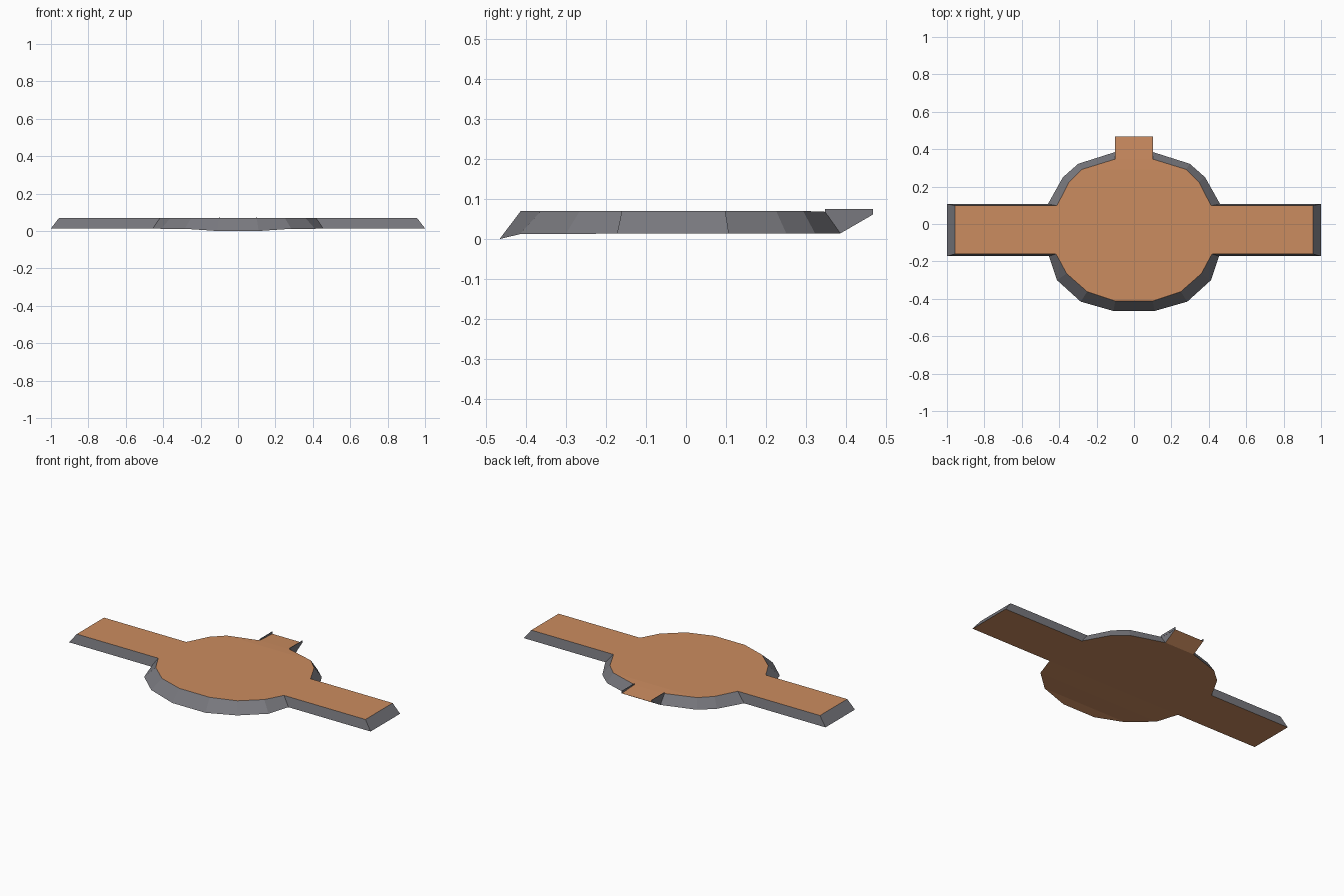
import bpy

if "Cube" in bpy.data.objects:
    bpy.data.objects.remove(bpy.data.objects["Cube"])


def material(name, rgb):
    m = bpy.data.materials.new(name)
    m.diffuse_color = (*rgb, 1)
    m.use_nodes = True
    m.node_tree.nodes["Principled BSDF"].inputs["Base Color"].default_value = m.diffuse_color
    return m


clay = material("clay orange", (0.60, 0.262, 0.116))
grey = material("slate grey", (0.19, 0.19, 0.21))


def build(name, verts, faces, mats):
    me = bpy.data.meshes.new(name)
    me.from_pydata(verts, [], faces)
    me.materials.append(clay)
    me.materials.append(grey)
    for p, i in zip(me.polygons, mats):
        p.material_index = i
    ob = bpy.data.objects.new(name, me)
    bpy.context.collection.objects.link(ob)
    return ob


# right half outlines, from front to back
top = [(.10, -.412, .07), (.25, -.362, .07), (.36, -.265, .07), (.417, -.16, .07),
       (.957, -.16, .07), (.957, .098, .07), (.412, .098, .07), (.347, .225, .07),
       (.278, .292, .07), (.10, .347, .068)]
low = [(.11, -.465, 0), (.285, -.415, .012), (.412, -.30, .012), (.455, -.172, .014),
       (1, -.172, .014), (1, .107, .014), (.46, .107, .014), (.38, .25, .014),
       (.298, .322, .014), (.10, .385, .014)]


def flip(pts):
    return [(-x, y, z) for x, y, z in pts]


# disc with two arms: flat top and bottom, sloping rim
n = len(top)
verts = top + flip(top) + low + flip(low)
T, TL, L, LL = 0, n, 2 * n, 3 * n
faces, mats = [], []
for i in range(n - 1):
    if top[i][1] != top[i + 1][1]:
        faces += [(TL + i, T + i, T + i + 1, TL + i + 1),
                  (LL + i + 1, L + i + 1, L + i, LL + i)]
        mats += [0, 0]
    faces += [(L + i, L + i + 1, T + i + 1, T + i),
              (TL + i, TL + i + 1, LL + i + 1, LL + i)]
    mats += [1, 1]
faces.append((LL, L, T, TL))  # front rim
mats.append(1)
build("base_plate", verts, faces, mats)

# back tab: wedge with sloping underside
w = .10
side = [(w, .347, .068), (w, .385, .014), (w, .467, .0615)]
build("back_tab", side + flip(side),
      [(0, 2, 5, 3), (1, 4, 5, 2), (0, 1, 2), (3, 5, 4)], [0, 0, 1, 1])

# thin upright lips on both sides of the tab
for label, s in (("right", 1), ("left", -1)):
    ys = (.347, .467)
    v = [(s * w + d, y, z) for d in (-.0012, .0012) for y in ys for z in (.0615, .075)]
    build(label + "_tab_lip", v,
          [(0, 1, 3, 2), (4, 6, 7, 5), (0, 4, 5, 1), (2, 3, 7, 6), (1, 5, 7, 3), (0, 2, 6, 4)],
          [1] * 6)
